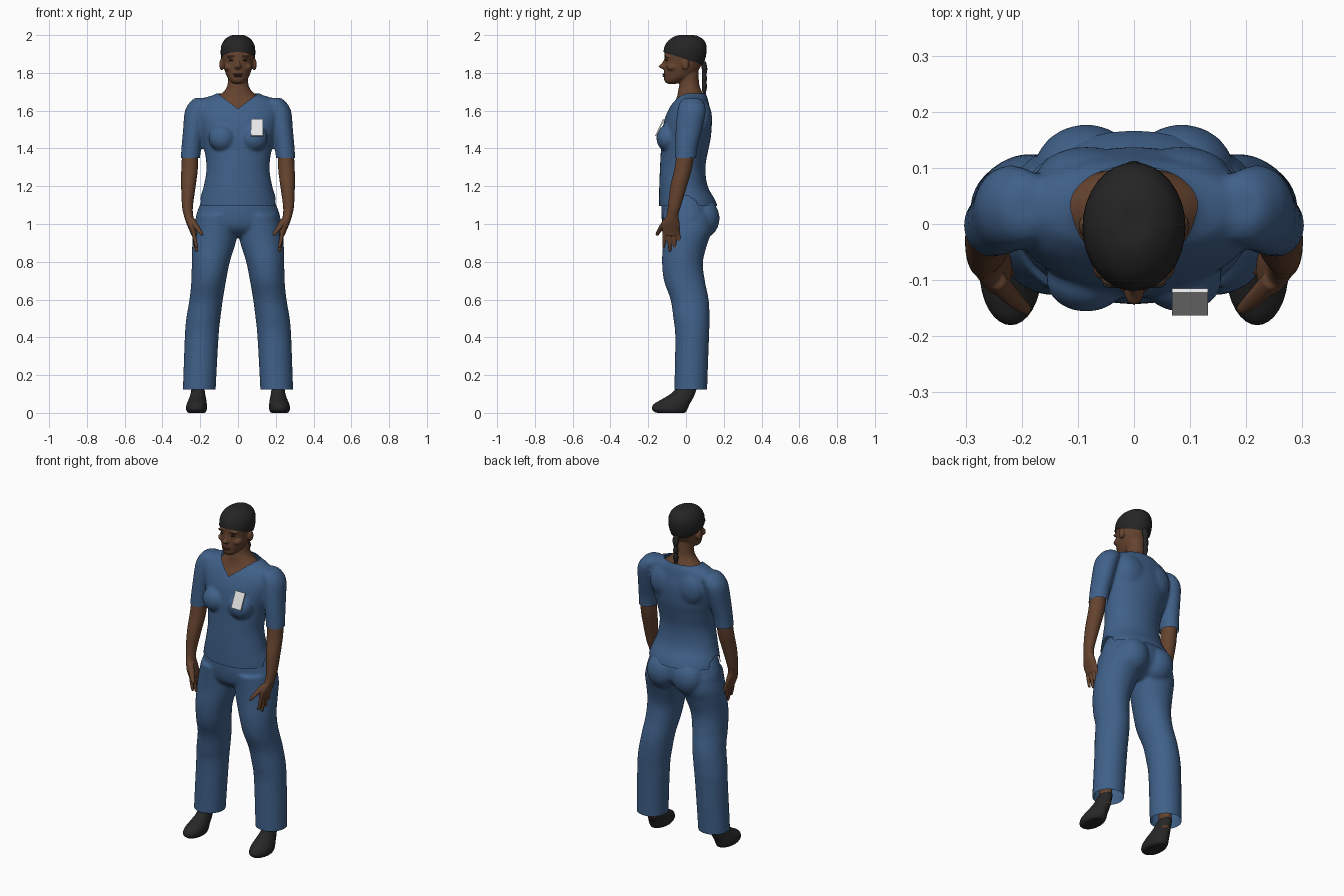
import bpy, bmesh, math
from mathutils import Matrix, Vector

if "Cube" in bpy.data.objects:
    bpy.data.objects.remove(bpy.data.objects["Cube"])


def material(name, r, g, b):
    m = bpy.data.materials.new(name)
    m.use_nodes = True
    m.diffuse_color = (r, g, b, 1)
    bsdf = m.node_tree.nodes["Principled BSDF"]
    bsdf.inputs["Base Color"].default_value = (r, g, b, 1)
    bsdf.inputs["Roughness"].default_value = 0.8
    return m


BLUE = material("blue cloth", 0.05, 0.118, 0.25)
SKIN = material("brown skin", 0.13, 0.056, 0.028)
LIP = material("dark lips", 0.09, 0.032, 0.022)
HAIR = material("black hair", 0.018, 0.018, 0.018)
SHOE = material("black shoe", 0.02, 0.02, 0.02)
WHITE = material("white card", 0.8, 0.8, 0.8)


def catmull(a, b, c, d, t):
    return [0.5 * (2 * q + (r - p) * t + (2 * p - 5 * q + 4 * r - s) * t * t
                   + (3 * q - p - 3 * r + s) * t ** 3) for p, q, r, s in zip(a, b, c, d)]


def loft(bm, rows, side=1, sides=32, steps=4):
    """Closed skin through oval sections given as (z, x0, x1, y0, y1)."""
    last = len(rows) - 1
    fine = [catmull(rows[max(i - 1, 0)], rows[i], rows[i + 1], rows[min(i + 2, last)], k / steps)
            for i in range(last) for k in range(steps)] + [rows[-1]]
    rings = []
    for z, x0, x1, y0, y1 in fine:
        ring = []
        for j in range(sides):
            a = math.tau * j / sides
            x = (x0 + x1) / 2 + (x1 - x0) / 2 * math.cos(a)
            y = (y0 + y1) / 2 + (y1 - y0) / 2 * math.sin(a)
            ring.append(bm.verts.new((side * x, y, z)))
        rings.append(ring)
    faces = [bm.faces.new(rings[0]), bm.faces.new(rings[-1][::-1])]
    for lo, hi in zip(rings, rings[1:]):
        for j in range(sides):
            k = (j + 1) % sides
            faces.append(bm.faces.new((lo[j], hi[j], hi[k], lo[k])))
    bmesh.ops.recalc_face_normals(bm, faces=faces)


def even(rows):
    """Expand (z, half width, y0, y1) rows to sections centred on x = 0."""
    return [(z, -w, w, y0, y1) for z, w, y0, y1 in rows]


def ball(bm, place, size):
    bmesh.ops.create_uvsphere(bm, u_segments=24, v_segments=12, radius=1,
                              matrix=Matrix.Translation(place) @ Matrix.Diagonal((*size, 1)))


def finish(name, bm, mat, voxel=0, smooth=0):
    """Make an object; voxel fuses the overlapping parts into one skin."""
    me = bpy.data.meshes.new(name)
    bm.to_mesh(me)
    bm.free()
    ob = bpy.data.objects.new(name, me)
    bpy.context.collection.objects.link(ob)
    if voxel:
        mod = ob.modifiers.new("fuse", "REMESH")
        mod.mode = "VOXEL"
        mod.voxel_size = voxel
        mod = ob.modifiers.new("soften", "SMOOTH")
        mod.iterations = smooth
        bpy.context.view_layer.update()
        done = ob.evaluated_get(bpy.context.evaluated_depsgraph_get())
        new = bpy.data.meshes.new_from_object(done)
        ob.modifiers.clear()
        ob.data = new
    ob.data.materials.clear()
    ob.data.materials.append(mat)
    ob.data.polygons.foreach_set("use_smooth", [True] * len(ob.data.polygons))
    return ob


def trim(ob, planes, rule):
    """Split along planes, then drop the faces whose centre meets the rule."""
    bm = bmesh.new()
    bm.from_mesh(ob.data)
    for point, normal in planes:
        bmesh.ops.bisect_plane(bm, geom=bm.verts[:] + bm.edges[:] + bm.faces[:],
                               plane_co=point, plane_no=normal)
    gone = [f for f in bm.faces if rule(f.calc_center_median())]
    bmesh.ops.delete(bm, geom=gone, context="FACES")
    bm.to_mesh(ob.data)
    bm.free()


UP = Vector((0, 0, 1))

# Shirt: trunk, bust and sleeves fused, then hems and V neck cut
bm = bmesh.new()
loft(bm, even([(1.73, .085, -.02, .09), (1.69, .115, -.04, .105), (1.665, .18, -.055, .115),
               (1.62, .225, -.085, .125), (1.55, .22, -.115, .137), (1.46, .195, -.13, .132),
               (1.4, .18, -.133, .12), (1.3, .167, -.138, .103), (1.2, .182, -.142, .115),
               (1.12, .207, -.143, .158), (1.05, .22, -.143, .178)]))
for s in (1, -1):
    ball(bm, (s * .085, -.1, 1.455), (.072, .057, .07))
    ball(bm, (s * .085, .08, 1.56), (.09, .058, .1))
    loft(bm, [(1.668, .17, .225, .0, .06), (1.65, .14, .25, -.03, .09), (1.6, .16, .281, -.045, .105),
              (1.5, .18, .291, -.055, .085), (1.4, .196, .3, -.057, .06),
              (1.31, .203, .306, -.06, .052)], s)
shirt = finish("shirt", bm, BLUE, .008, 8)
trim(shirt, [((0, 0, 1.095), UP), ((0, 0, 1.35), UP), ((0, 0, 1.692), UP),
             ((0, 0, 1.61), (.75, 0, -1)), ((0, 0, 1.61), (-.75, 0, -1))],
     lambda c: c.z < 1.095 or c.z > 1.692 or (c.z < 1.35 and abs(c.x) > .197)
     or (c.y < .03 and c.z > 1.61 + .75 * abs(c.x)))

# Trousers: pelvis, seat and legs fused, then cuffs cut open
bm = bmesh.new()
loft(bm, even([(1.16, .17, -.115, .1), (1.1, .203, -.13, .145), (1.02, .226, -.128, .155),
               (.97, .2, -.11, .12), (.93, .06, -.06, .06)]))
for s in (1, -1):
    ball(bm, (s * .085, .09, 1.03), (.095, .088, .105))
    loft(bm, [(1.05, 0, .215, -.125, .14), (.97, 0, .235, -.122, .14), (.9, .012, .242, -.122, .115),
              (.8, .043, .245, -.127, .09), (.7, .063, .247, -.117, .1), (.6, .08, .257, -.082, .12),
              (.5, .093, .274, -.067, .125), (.4, .103, .282, -.057, .122),
              (.12, .118, .292, -.062, .112), (.08, .118, .292, -.062, .112)], s)
trousers = finish("trousers", bm, BLUE, .008, 7)
trim(trousers, [((0, 0, .125), UP)], lambda c: c.z < .125)

# Head, ears, nose, neck and upper chest
SKULL = [(1.742, .022, -.097, -.05), (1.755, .04, -.113, -.02), (1.78, .058, -.117, .04),
         (1.82, .073, -.116, .07), (1.86, .08, -.113, .09), (1.9, .085, -.114, .1),
         (1.94, .081, -.105, .1), (1.97, .064, -.08, .083), (1.99, .034, -.04, .045)]
bm = bmesh.new()
loft(bm, even(SKULL))
loft(bm, even([(1.875, .008, -.115, -.08), (1.85, .011, -.13, -.08), (1.833, .02, -.146, -.08),
               (1.82, .014, -.125, -.08)]))
loft(bm, even([(1.82, .05, -.03, .065), (1.74, .055, -.035, .07), (1.705, .072, -.042, .082),
               (1.68, .1, -.046, .092), (1.65, .13, -.058, .1), (1.6, .16, -.085, .1),
               (1.52, .16, -.1, .1)]))
for s in (1, -1):
    ball(bm, (s * .086, -.003, 1.845), (.013, .02, .032))
    ball(bm, (s * .035, -.098, 1.887), (.026, .016, .009))
    ball(bm, (s * .05, -.072, 1.83), (.025, .03, .02))
finish("head_and_neck", bm, SKIN, .005, 4)

# Hair cap, cut along a line sloping down to the nape
bm = bmesh.new()
loft(bm, even([(z * 1.04 - .0715, w * 1.08, y0 - .006, y1 + .008) for z, w, y0, y1 in SKULL[3:]]
              + [(1.999, .008, -.008, .01)]))
hair = finish("hair_cap", bm, HAIR)
trim(hair, [((0, 0, 1.872), (0, .32, 1))], lambda c: c.z < 1.872 - .32 * c.y)

# Ponytail with plaited swellings
bm = bmesh.new()
loft(bm, even([(1.86, .014, .075, .105), (1.83, .02, .082, .112)]
              + [(1.81 - .02 * i, .015 - .004 * (i % 2), .084, .112 - .004 * (i % 2)) for i in range(6)]
              + [(1.68, .005, .092, .104)]), sides=16)
finish("ponytail", bm, HAIR)

# Lips, eyes and brows
bm = bmesh.new()
ball(bm, (0, -.113, 1.792), (.026, .011, .006))
ball(bm, (0, -.113, 1.783), (.022, .011, .006))
finish("lips", bm, LIP)
bm = bmesh.new()
for s in (1, -1):
    ball(bm, (s * .034, -.102, 1.866), (.014, .006, .004))
    ball(bm, (s * .036, -.108, 1.889), (.02, .006, .003))
finish("eyes_and_brows", bm, HAIR)

for s, label in ((1, "left"), (-1, "right")):
    # Arm with palm, four fingers and a thumb
    bm = bmesh.new()
    loft(bm, [(1.42, .21, .293, -.045, .05), (1.3, .212, .3, -.06, .033), (1.2, .224, .301, -.083, .005),
              (1.1, .238, .297, -.095, -.025), (1.05, .238, .288, -.103, -.04),
              (1.0, .228, .272, -.125, -.033), (.96, .219, .255, -.127, -.033),
              (.94, .218, .248, -.117, -.04)], s)
    for root, tip, low in ((-.112, -.118, .875), (-.09, -.085, .855), (-.068, -.055, .85), (-.047, -.027, .873)):
        mid = (root + tip) / 2
        loft(bm, [(.97, .224, .248, root - .011, root + .011),
                  ((.97 + low) / 2, .219, .239, mid - .011, mid + .011),
                  (low + .005, .211, .228, tip - .008, tip + .008),
                  (low, .215, .224, tip - .004, tip + .004)], s, 12)
    loft(bm, [(1.03, .23, .262, -.115, -.08), (.99, .205, .24, -.142, -.108),
              (.95, .184, .206, -.161, -.138), (.938, .184, .196, -.157, -.145)], s, 12)
    finish(label + "_arm", bm, SKIN, .004, 3)

    # Ankle
    bm = bmesh.new()
    loft(bm, [(.3, .175, .25, -.03, .06), (.16, .18, .243, -.03, .052), (.08, .18, .243, -.04, .04)], s)
    finish(label + "_ankle", bm, SKIN)

    # Shoe
    bm = bmesh.new()
    loft(bm, [(.135, .178, .246, -.045, .058), (.1, .174, .251, -.082, .047), (.07, .168, .262, -.132, .033),
              (.045, .165, .272, -.172, .018), (.02, .165, .275, -.18, .008),
              (.004, .172, .268, -.165, -.002), (0, .18, .26, -.15, -.012)], s)
    finish(label + "_shoe", bm, SHOE)

# Name card on the chest
bm = bmesh.new()
bmesh.ops.create_cube(bm, size=1, matrix=Matrix.Translation((.1, -.139, 1.51))
                      @ Matrix.Rotation(-.44, 4, "X") @ Matrix.Diagonal((.064, .008, .098, 1)))
card = finish("chest_card", bm, WHITE)
card.data.polygons.foreach_set("use_smooth", [False] * len(card.data.polygons))
